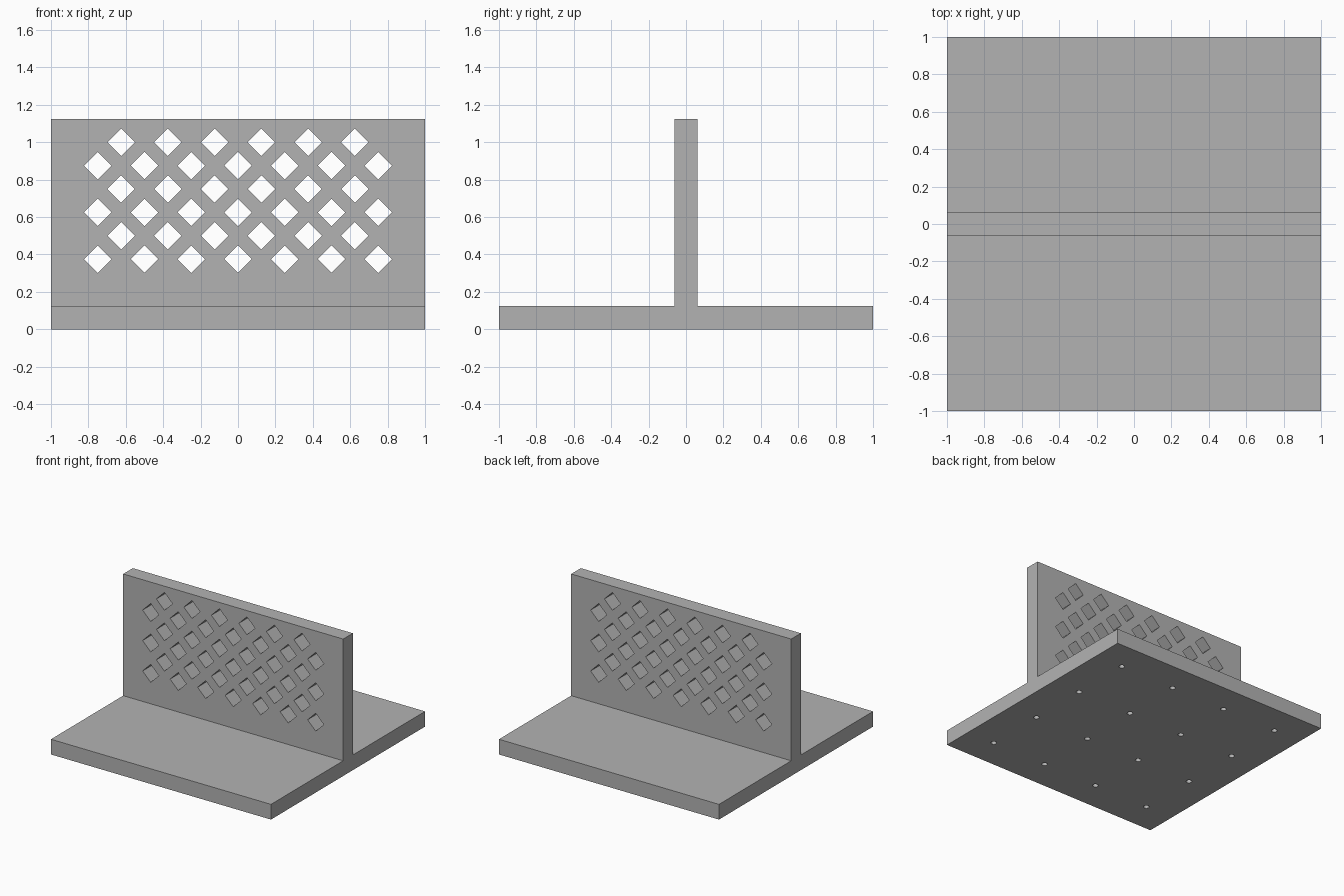
import bpy, bmesh
from math import pi
from mathutils import Matrix, Vector

if "Cube" in bpy.data.objects:
    bpy.data.objects.remove(bpy.data.objects["Cube"])

BASE, TOP, HALF_WALL = 0.125, 1.125, 0.0625
DIAMOND = 0.0735                  # half diagonal of a wall opening
HOLE_RADIUS, HOLE_DEPTH = 0.022, 0.075

grey = bpy.data.materials.new("plain grey")
grey.use_nodes = True
colour = (0.45, 0.45, 0.45, 1)
grey.diffuse_color = colour
grey.node_tree.nodes["Principled BSDF"].inputs["Base Color"].default_value = colour


def finish(name, bm):
    bmesh.ops.recalc_face_normals(bm, faces=bm.faces)
    mesh = bpy.data.meshes.new(name)
    bm.to_mesh(mesh)
    bm.free()
    mesh.materials.append(grey)
    obj = bpy.data.objects.new(name, mesh)
    bpy.context.collection.objects.link(obj)
    return obj


def prism(bm, sides, radius, depth, matrix):
    bmesh.ops.create_cone(bm, cap_ends=True, segments=sides, radius1=radius,
                          radius2=radius, depth=depth, matrix=matrix)


# Base and upright wall: one T-shaped profile pushed along x
half = [(1, 0), (1, BASE), (HALF_WALL, BASE), (HALF_WALL, TOP)]
profile = half + [(-y, z) for y, z in reversed(half)]
bm = bmesh.new()
face = bm.faces.new([bm.verts.new((-1, y, z)) for y, z in profile])
push = bmesh.ops.extrude_face_region(bm, geom=[face])
bmesh.ops.translate(bm, vec=(2, 0, 0),
                    verts=[v for v in push["geom"] if isinstance(v, bmesh.types.BMVert)])
stand = finish("base_and_lattice_wall", bm)

# Cutters: staggered diamond openings through the wall
bm = bmesh.new()
lay_along_y = Matrix.Rotation(pi / 2, 4, "X")
for row in range(6):
    count = 7 - row % 2
    for col in range(count):
        x = (col - (count - 1) / 2) * 0.25
        z = 0.375 + row * 0.125
        # square prism with its corners on the x and z axes
        corners = [(DIAMOND, 0), (0, DIAMOND), (-DIAMOND, 0), (0, -DIAMOND)]
        f = bm.faces.new([bm.verts.new((x + dx, -0.2, z + dz)) for dx, dz in corners])
        push = bmesh.ops.extrude_face_region(bm, geom=[f])
        bmesh.ops.translate(bm, vec=(0, 0.4, 0),
                            verts=[v for v in push["geom"] if isinstance(v, bmesh.types.BMVert)])

# Cutters: grid of small blind holes under the base
spots = (-0.75, -0.25, 0.25, 0.75)
for x in spots:
    for y in spots:
        prism(bm, 16, HOLE_RADIUS, HOLE_DEPTH * 2, Matrix.Translation(Vector((x, y, 0))))
cutter = finish("hole_cutter", bm)
cutter.hide_render = True

# Cut the openings, then discard the cutter
cut = stand.modifiers.new("openings", "BOOLEAN")
cut.operation = "DIFFERENCE"
cut.solver = "EXACT"
cut.object = cutter
bpy.context.view_layer.objects.active = stand
stand.select_set(True)
bpy.ops.object.modifier_apply(modifier=cut.name)
bpy.data.objects.remove(cutter)
